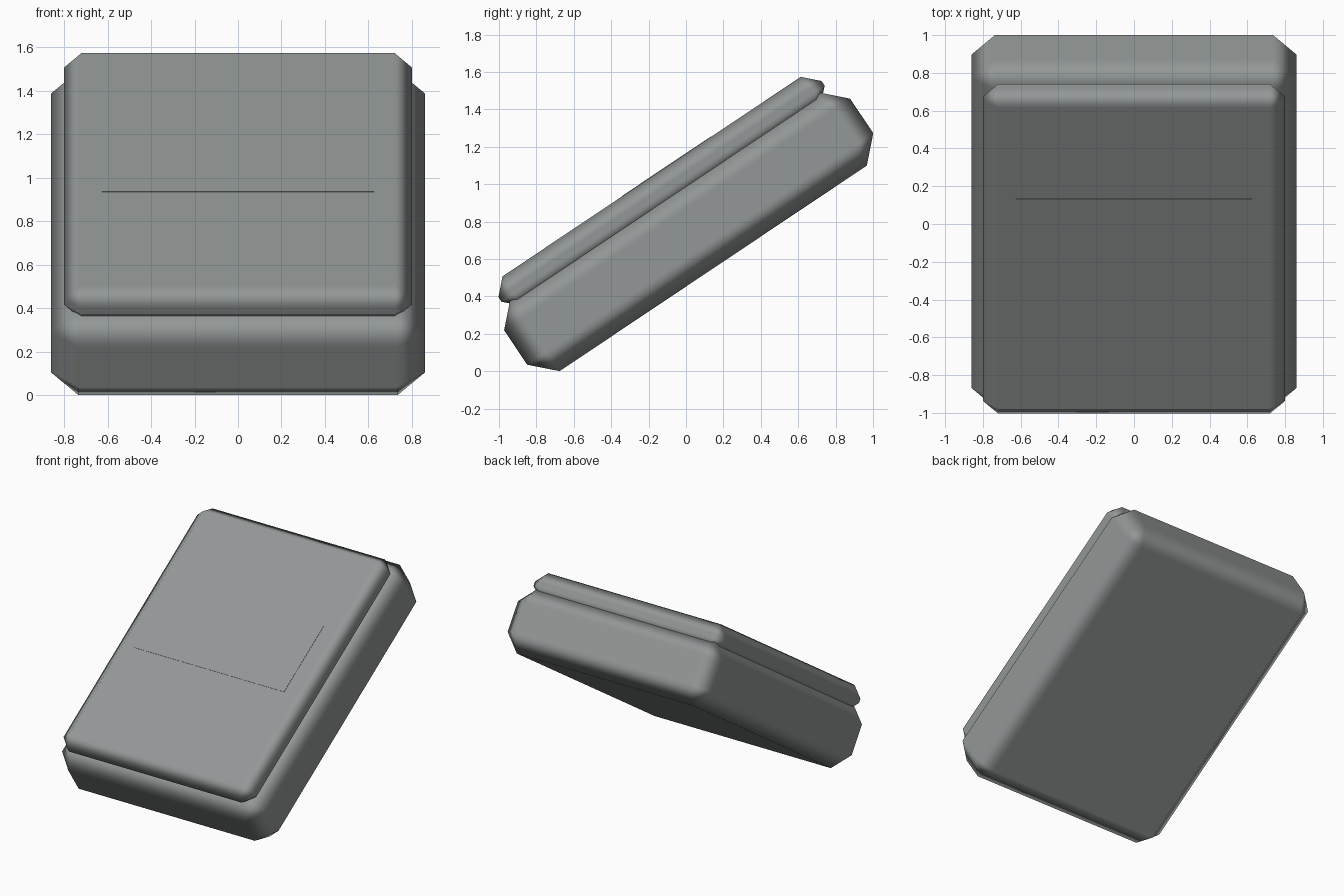
import bpy
import math
from mathutils import Matrix, Vector

cube = bpy.data.objects.get("Cube")
if cube:
    bpy.data.objects.remove(cube, do_unlink=True)

# Single grey finish
grey = bpy.data.materials.new("slate grey")
grey.use_nodes = True
colour = (0.29, 0.31, 0.308, 1)
grey.diffuse_color = colour
grey.node_tree.nodes["Principled BSDF"].inputs["Base Color"].default_value = colour

# The whole model leans back along one tilted plane
tilt = Matrix.Rotation(math.radians(33.78), 4, 'X')
drop = Vector((0, 0, -0.006))


def slab(name, along, height, size, bevel=0):
    """Tilted box, centred at a distance along and above the tilted plane."""
    bpy.ops.mesh.primitive_cube_add(size=1)
    ob = bpy.context.object
    ob.name = name
    ob.data.transform(Matrix.Diagonal((*size, 1)))
    ob.matrix_world = Matrix.Translation(tilt @ Vector((0, along, height)) + drop) @ tilt
    ob.data.materials.append(grey)
    if bevel:
        bpy.ops.object.shade_smooth()
        mod = ob.modifiers.new("chamfer", 'BEVEL')
        mod.width = bevel
        mod.segments = 1
        mod.harden_normals = True
    return ob


# Thick chamfered body, thinner lid sunk into it, and flush label plate
slab("body", 0.43, 0.617, (1.72, 2.226, 0.472), 0.125)
slab("lid", 0.429, 0.877, (1.6, 2.078, 0.19), 0.08)
slab("label_plate", 0.525, 0.971, (1.25, 0.574, 0.006))
